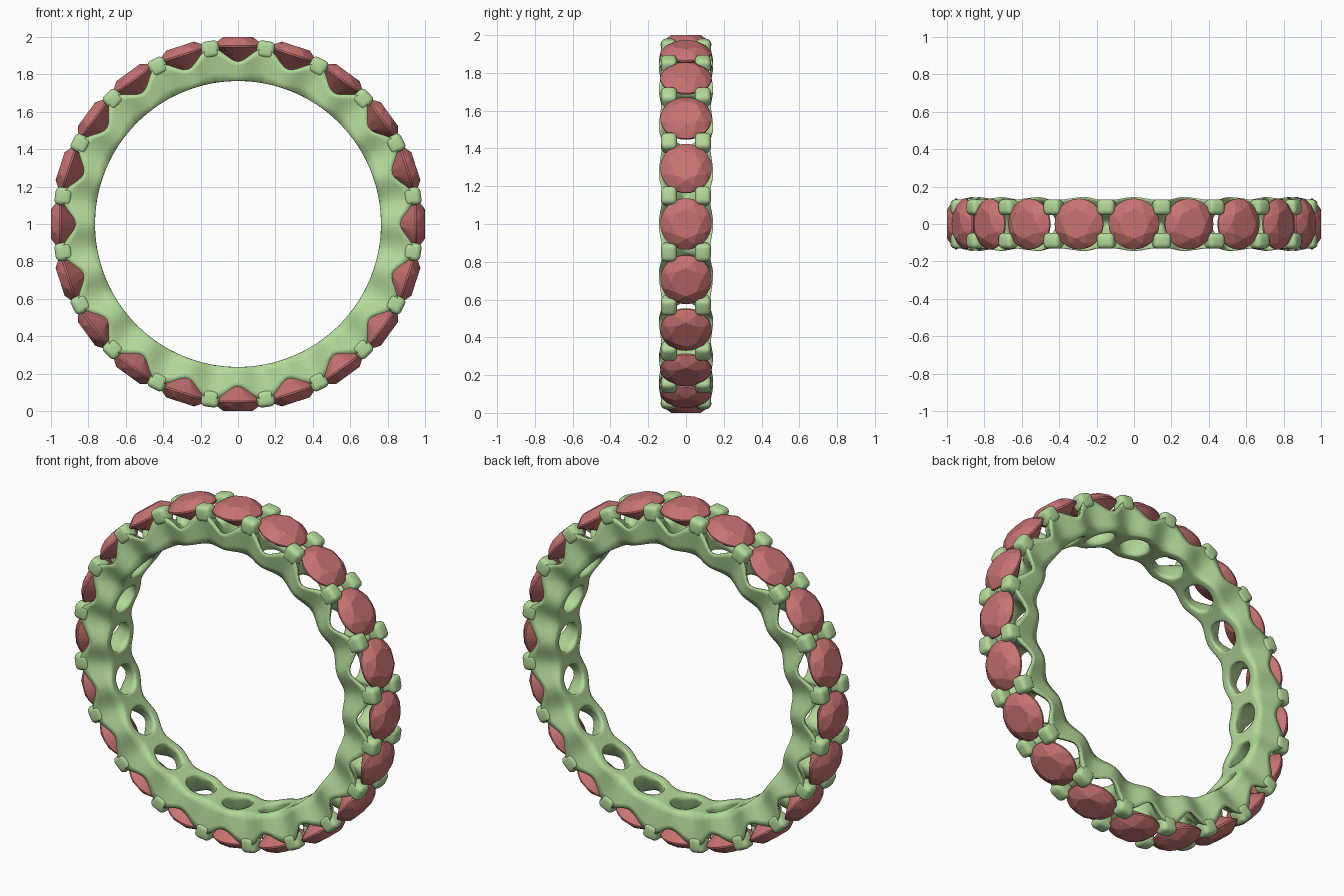
import bpy, bmesh
from math import radians, sin, cos, pi
from mathutils import Matrix, Vector

if "Cube" in bpy.data.objects:
    bpy.data.objects.remove(bpy.data.objects["Cube"])

N = 20                      # stones around the ring
STEP = 2 * pi / N
CENTRE = Vector((0, 0, 1))


def material(name, colour):
    m = bpy.data.materials.new(name)
    m.diffuse_color = (*colour, 1)
    m.use_nodes = True
    m.node_tree.nodes["Principled BSDF"].inputs["Base Color"].default_value = m.diffuse_color
    return m


def add_object(name, mesh, mat):
    ob = bpy.data.objects.new(name, mesh)
    bpy.context.collection.objects.link(ob)
    if not mesh.materials:
        mesh.materials.append(mat)
    return ob


def polar(angle, y, r):
    return Vector((r * sin(angle), y, 1 + r * cos(angle)))


def full_loop(q):
    """Mirror a quarter loop of (degrees, y, radius) into a closed loop."""
    return (q + [(-u, y, r) for u, y, r in q[3::-1]]
            + [(-u, -y, r) for u, y, r in q[1:]]
            + [(u, -y, r) for u, y, r in q[3:0:-1]])


metal = material("metal_green", (0.45, 0.70, 0.32))
gem = material("gem_red", (0.58, 0.17, 0.17))

# Band: one scalloped cell with a round hole, repeated around the ring
R_IN = 0.765
outer_top = full_loop([(9, 0, .83), (9, .05, .945), (9, .128, .965),
                       (5.3, .132, .935), (0, .152, .842)])
outer_low = full_loop([(9, 0, R_IN), (9, .045, R_IN), (9, .092, R_IN),
                       (5.3, .108, R_IN), (0, .138, R_IN)])
hole_top = full_loop([(6.3, 0, .82), (6.2, .045, .90), (5.5, .08, .915),
                      (3.4, .1, .885), (0, .108, .835)])
hole_low = full_loop([(6.2 * cos(k * pi / 8), .083 * sin(k * pi / 8), R_IN)
                      for k in range(5)])
bm = bmesh.new()
crease = bm.edges.layers.float.new("crease_edge")
for i in range(N):
    ot, ol, ht, hl = [[bm.verts.new(polar(i * STEP + radians(u), y, r))
                       for u, y, r in loop]
                      for loop in (outer_top, outer_low, hole_top, hole_low)]
    for k in range(16):
        n = (k + 1) % 16
        pairs = [(ot, ht), (ht, hl), (hl, ol)]
        if k in (2, 3, 4, 5, 10, 11, 12, 13):
            pairs.append((ol, ot))
        for a, b in pairs:
            bm.faces.new((a[k], a[n], b[n], b[k]))
        for loop, value in ((ot, .6), (ol, .7), (hl, .6)):
            if loop is hl or k in (2, 3, 4, 5, 10, 11, 12, 13):
                bm.edges.get((loop[k], loop[n]))[crease] = value
bmesh.ops.remove_doubles(bm, verts=bm.verts, dist=1e-4)
bmesh.ops.recalc_face_normals(bm, faces=bm.faces)
for f in bm.faces:
    f.smooth = True
mesh = bpy.data.meshes.new("band")
bm.to_mesh(mesh)
bm.free()
band = add_object("band", mesh, metal)
sub = band.modifiers.new("smooth", 'SUBSURF')
sub.levels = sub.render_levels = 2

# Prongs: a pair of rounded blocks between neighbouring stones
bm = bmesh.new()
for i in range(N):
    turn = Matrix.Translation(CENTRE) @ Matrix.Rotation((i + .5) * STEP, 4, 'Y')
    for side in (-1, 1):
        place = Matrix.Translation((0, side * .09, .945))
        size = Matrix.Diagonal((.096, .084, .09, 1))
        bmesh.ops.create_cube(bm, size=1, matrix=turn @ place @ size)
for f in bm.faces:
    f.smooth = True
mesh = bpy.data.meshes.new("prongs")
bm.to_mesh(mesh)
bm.free()
prongs = add_object("prongs", mesh, metal)
bev = prongs.modifiers.new("round", 'BEVEL')
bev.width, bev.segments = .026, 4

# Stones: faceted round cut, hull of table, crown, girdle and pavilion rings
bm = bmesh.new()
for count, radius, height, offset in ((8, .078, 1.0, 0), (8, .112, .981, .5),
                                      (32, .136, .955, 0), (32, .136, .946, 0),
                                      (8, .05, .884, .5), (1, 0, .853, 0)):
    for k in range(count):
        a = 2 * pi * (k + offset) / count
        bm.verts.new((radius * cos(a), radius * sin(a), height))
bmesh.ops.convex_hull(bm, input=bm.verts)
bmesh.ops.dissolve_limit(bm, angle_limit=radians(1), verts=bm.verts, edges=bm.edges)
bmesh.ops.recalc_face_normals(bm, faces=bm.faces)
stone_mesh = bpy.data.meshes.new("stone")
bm.to_mesh(stone_mesh)
bm.free()
for i in range(N):
    stone = add_object(f"stone_{i + 1:02d}", stone_mesh, gem)
    stone.matrix_world = Matrix.Translation(CENTRE) @ Matrix.Rotation(i * STEP, 4, 'Y')
